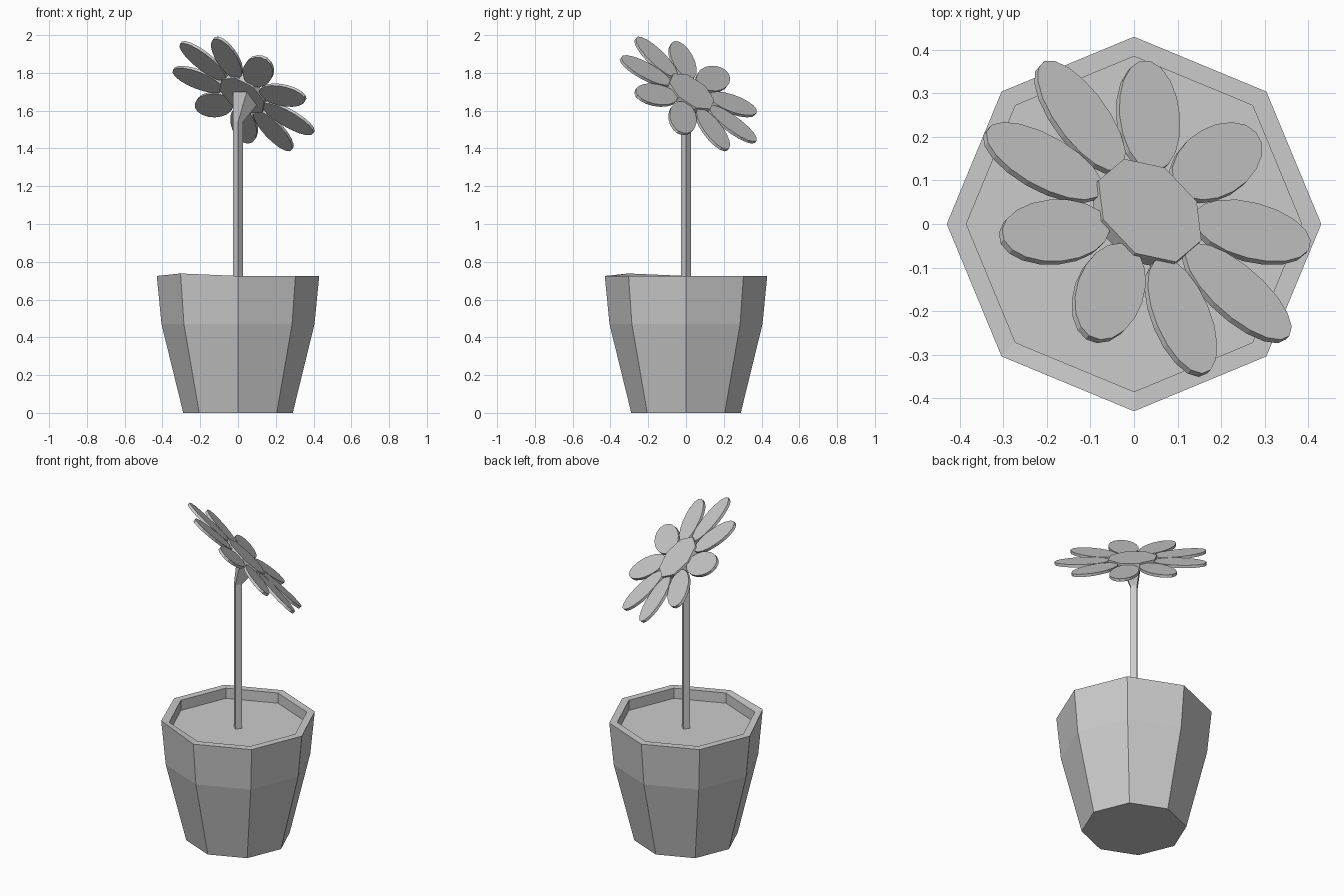
import bpy
from math import cos, sin, radians, tau
from mathutils import Vector, Matrix

if "Cube" in bpy.data.objects:
    bpy.data.objects.remove(bpy.data.objects["Cube"])


def ring(r, z, n=8):
    return [Vector((r * cos(tau * i / n), r * sin(tau * i / n), z)) for i in range(n)]


def loft(name, rings):
    """Skin a list of equal-sized rings and cap both ends."""
    n = len(rings[0])
    verts = [v for rg in rings for v in rg]
    faces = [list(range(n))[::-1], [len(verts) - n + i for i in range(n)]]
    for k in range(len(rings) - 1):
        for i in range(n):
            j = (i + 1) % n
            faces.append([k * n + i, k * n + j, (k + 1) * n + j, (k + 1) * n + i])
    mesh = bpy.data.meshes.new(name)
    mesh.from_pydata([tuple(v) for v in verts], [], faces)
    ob = bpy.data.objects.new(name, mesh)
    bpy.context.collection.objects.link(ob)
    return ob


# Octagonal pot, with recessed soil and one slightly raised rim corner
pot_profile = [(0.29, 0), (0.405, 0.47), (0.43, 0.725), (0.385, 0.725), (0.385, 0.663)]
pot_rings = [ring(r, z) for r, z in pot_profile]
pot_rings[2][5].z = 0.738
loft("pot", pot_rings)

# Tilted frame of the flower head
normal = Vector((0.479, 0.514, 0.711)).normalized()
u = Vector((0.371, -0.063, -0.202))
u = (u - normal * u.dot(normal)).normalized()
v = normal.cross(u)
head = Matrix((u, v, normal)).transposed().to_4x4()
head.translation = (0.03, 0.024, 1.693)

# Square stem flaring into the flower head
tilt = Vector((0, 0, 1)).rotation_difference(normal).to_matrix()
flare = [tilt @ p + Vector((0.042, 0.025, 1.682)) for p in ring(0.08, 0, 4)]
loft("stem", [ring(0.026, 0.65, 4), ring(0.026, 1.54, 4), flare])

# Octagonal flower centre
spin = Matrix.Rotation(radians(20), 4, 'Z')
centre = loft("flower_centre", [ring(0.14, -0.02), ring(0.14, 0.014)])
centre.matrix_world = head @ spin

# Nine flat oval petals
oval = [Vector((0.276 + 0.155 * p.x, 0.08 * p.y, 0)) for p in ring(1, 0, 18)]
for k in range(9):
    petal = loft(f"petal_{k + 1}", [[p + Vector((0, 0, z)) for p in oval]
                                    for z in (-0.011, 0.005)])
    petal.matrix_world = head @ Matrix.Rotation(tau * k / 9, 4, 'Z')
